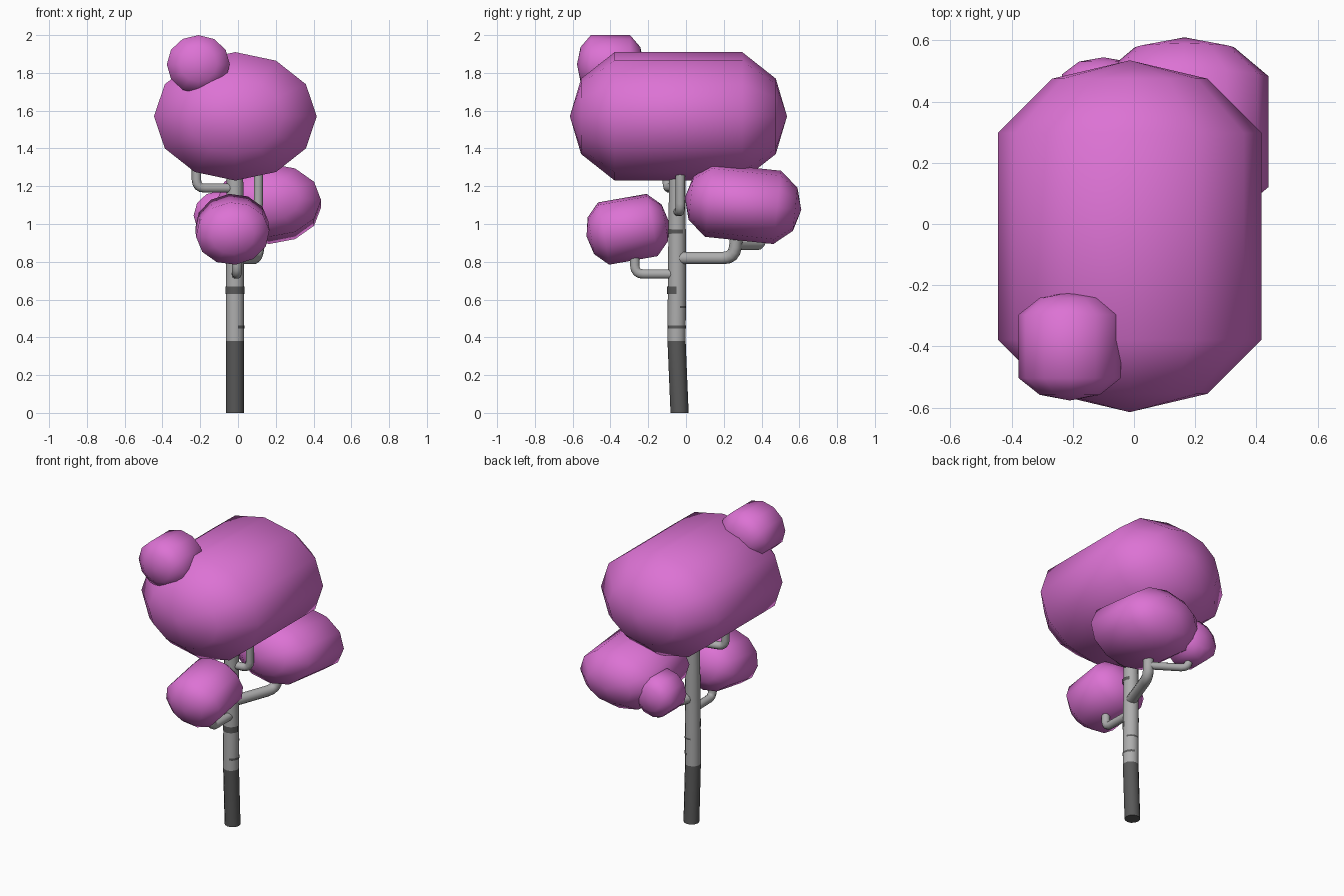
import bpy, bmesh
from math import sin, cos, pi, radians
from mathutils import Vector

if "Cube" in bpy.data.objects:
    bpy.data.objects.remove(bpy.data.objects["Cube"])


def material(name, rgb):
    m = bpy.data.materials.new(name)
    m.diffuse_color = (*rgb, 1)
    m.use_nodes = True
    m.node_tree.nodes["Principled BSDF"].inputs["Base Color"].default_value = m.diffuse_color
    return m


BLOSSOM = material("blossom", (0.72, 0.17, 0.66))
DARK = material("dark_bark", (0.1, 0.1, 0.1))
BARK = material("bark", (0.42, 0.42, 0.42))


def finish(name, bm, mat, angle=50):
    bmesh.ops.recalc_face_normals(bm, faces=bm.faces)
    me = bpy.data.meshes.new(name)
    bm.to_mesh(me)
    bm.free()
    ob = bpy.data.objects.new(name, me)
    bpy.context.collection.objects.link(ob)
    me.materials.append(mat)
    bpy.ops.object.select_all(action='DESELECT')
    ob.select_set(True)
    bpy.context.view_layer.objects.active = ob
    bpy.ops.object.shade_smooth_by_angle(angle=radians(angle))
    return ob


def loft(bm, rings, closed=True):
    n = len(rings[0])
    for a, b in zip(rings, rings[1:]):
        for i in range(n if closed else n - 1):
            j = (i + 1) % n
            bm.faces.new((a[i], a[j], b[j], b[i]))


# Faceted foliage puff: twelve-sided barrel along y with domed ends
def puff(name, loc, radii, tilt=0, roll=0):
    bm = bmesh.new()
    rings = [[bm.verts.new((r * cos(k * pi / 6), h, r * sin(k * pi / 6))) for k in range(12)]
             for h, r in ((-.896, .588), (-.587, 1), (.587, 1), (.896, .588))]
    loft(bm, rings)
    for ring, h in ((rings[0], -1), (rings[-1], 1)):
        tip = bm.verts.new((0, h, 0))
        for i in range(12):
            bm.faces.new((ring[i], ring[(i + 1) % 12], tip))
    bmesh.ops.scale(bm, vec=radii, verts=bm.verts)
    ob = finish(name, bm, BLOSSOM, 70)
    ob.location = loc
    ob.rotation_euler = (radians(tilt), radians(roll), 0)


# Vertical round section through (x, y, z, radius) stations
def post(name, stations, mat):
    bm = bmesh.new()
    rings = [[bm.verts.new((x + r * cos(k * pi / 6), y + r * sin(k * pi / 6), z)) for k in range(12)]
             for x, y, z, r in stations]
    loft(bm, rings)
    bm.faces.new(rings[0])
    bm.faces.new(rings[-1])
    finish(name, bm, mat)


# Branch tube with its corners rounded
def branch(name, pts, radius, bend=0.045):
    pts = [Vector(p) for p in pts]
    path = [pts[0]]
    for a, b, c in zip(pts, pts[1:], pts[2:]):
        p, q = b + (a - b).normalized() * bend, b + (c - b).normalized() * bend
        for k in range(5):
            t = k / 4
            path.append(p * (1 - t) ** 2 + b * 2 * t * (1 - t) + q * t * t)
    path.append(pts[-1])
    cu = bpy.data.curves.new(name, 'CURVE')
    cu.dimensions = '3D'
    cu.bevel_depth = radius
    cu.bevel_resolution = 3
    cu.use_fill_caps = True
    sp = cu.splines.new('POLY')
    sp.points.add(len(path) - 1)
    for s, p in zip(sp.points, path):
        s.co = (*p, 1)
    cu.materials.append(BARK)
    ob = bpy.data.objects.new(name, cu)
    bpy.context.collection.objects.link(ob)


# Dark bark mark wrapped part way round the trunk
def bark_mark(i, z, height, start, end):
    bm = bmesh.new()
    rings = [[bm.verts.new((-.016 + .0505 * cos(radians(start + (end - start) * k / 6)),
                            -.049 + .0505 * sin(radians(start + (end - start) * k / 6)), zz))
              for k in range(7)] for zz in (z - height / 2, z + height / 2)]
    loft(bm, rings, closed=False)
    finish(f"bark_mark_{i}", bm, DARK)


# Trunk
post("trunk_base", [(-.016, -.034, 0, .048), (-.016, -.05, .38, .048)], DARK)
post("trunk", [(-.016, -.05, .38, .048), (-.016, -.048, .7, .048), (-.016, -.046, 1.32, .043)], BARK)
for i, mark in enumerate([(.65, .04, 180, 360), (.455, .014, -70, 80),
                          (.56, .012, 20, 110), (.96, .022, -90, 40)]):
    bark_mark(i, *mark)

# Branches
branch("front_branch", [(-.01, -.05, .735), (-.005, -.27, .735), (-.01, -.275, .92)], .026)
branch("rear_branch", [(-.01, -.045, .82), (.1, .255, .82), (.12, .275, 1.0)], .034, .06)
branch("rear_side_branch", [(.11, .27, .885), (-.09, .4, .885), (-.1, .41, 1.02)], .024)
branch("left_branch", [(-.015, -.05, 1.19), (-.22, -.1, 1.19), (-.22, -.1, 1.4)], .025)
branch("right_branch", [(-.01, -.045, 1.065), (.108, -.03, 1.065), (.108, -.03, 1.4)], .025)

# Foliage
puff("crown", (-.014, -.04, 1.57), (.431, .575, .34))
puff("rear_foliage", (.165, .302, 1.107), (.275, .31, .195), tilt=-6)
puff("front_foliage", (-.03, -.308, .972), (.195, .222, .168), tilt=10, roll=-5)
puff("top_foliage", (-.21, -.4, 1.845), (.167, .177, .155))
puff("rear_left_foliage", (-.1, .41, 1.045), (.135, .135, .13))
